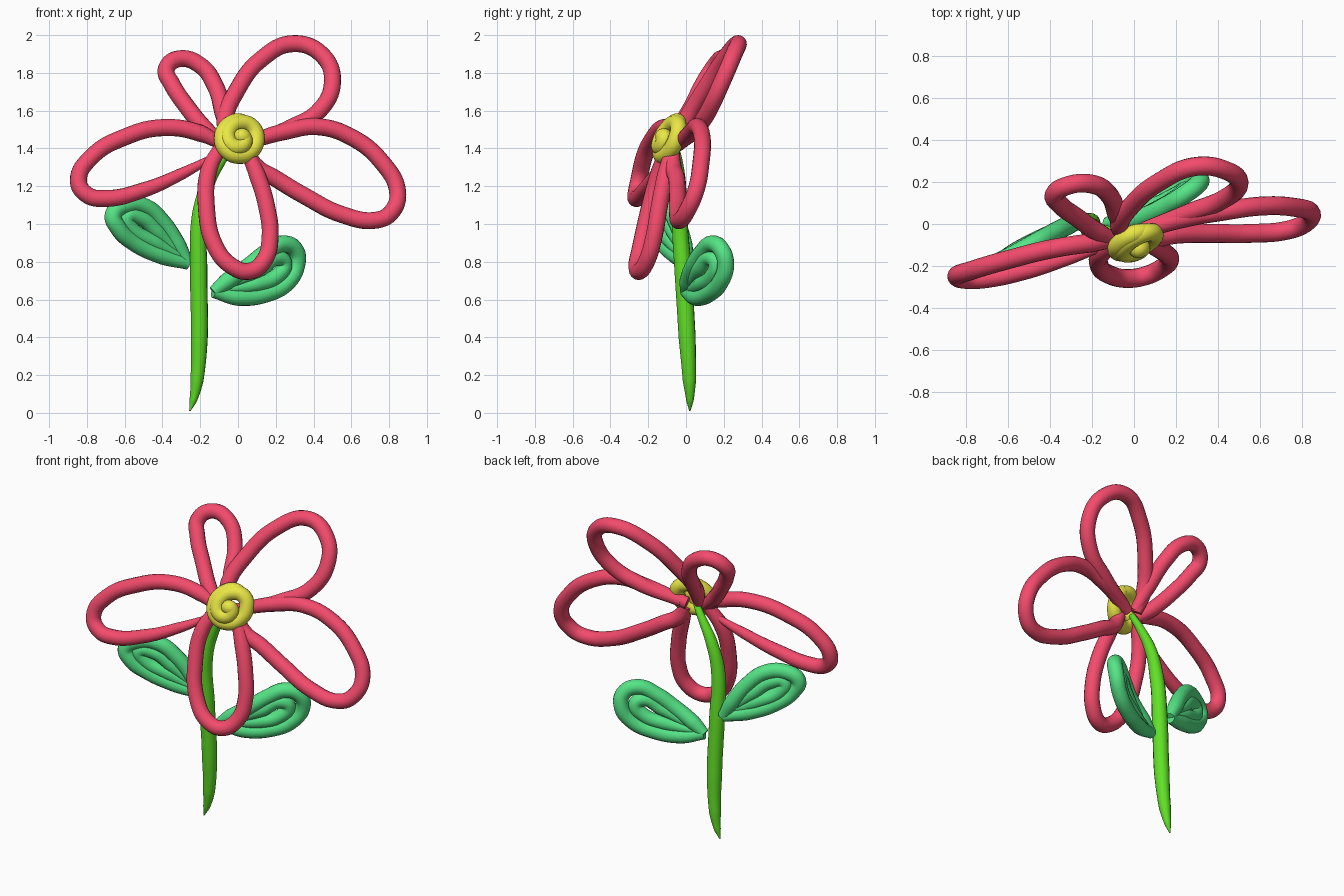
import bpy, math


def material(name, rgb):
    m = bpy.data.materials.new(name)
    m.diffuse_color = (*rgb, 1)
    return m


RED = material("petal_red", (0.90, 0.07, 0.15))
YELLOW = material("centre_yellow", (0.82, 0.80, 0.06))
GREEN = material("stem_green", (0.12, 0.75, 0.02))
MINT = material("leaf_green", (0.09, 0.78, 0.24))


def tube(name, pts, radius, mat, radii=None, end=0.45):
    """Smooth round tube through the points, thinner at its two ends."""
    cu = bpy.data.curves.new(name, 'CURVE')
    cu.dimensions = '3D'
    cu.bevel_depth = radius
    cu.bevel_resolution = 6
    cu.resolution_u = 8
    cu.use_fill_caps = True
    sp = cu.splines.new('BEZIER')
    sp.bezier_points.add(len(pts) - 1)
    for i, (bp, p) in enumerate(zip(sp.bezier_points, pts)):
        bp.co = p
        bp.handle_left_type = bp.handle_right_type = 'AUTO'
        bp.radius = radii[i] if radii else (end if i in (0, len(pts) - 1) else 1)
    ob = bpy.data.objects.new(name, cu)
    bpy.context.collection.objects.link(ob)
    cu.materials.append(mat)
    bpy.ops.object.select_all(action='DESELECT')
    ob.select_set(True)
    bpy.context.view_layer.objects.active = ob
    bpy.ops.object.convert(target='MESH')
    bpy.ops.object.shade_smooth_by_angle(angle=math.radians(50))
    return ob


# Five wire-loop petals
R = 0.045
tube("petal_upper_right", [
    (-0.06, -0.05, 1.44), (-0.07, 0.0, 1.55), (-0.01, 0.09, 1.70), (0.12, 0.20, 1.87),
    (0.30, 0.275, 1.955), (0.45, 0.25, 1.89), (0.50, 0.19, 1.75), (0.43, 0.12, 1.60),
    (0.28, 0.06, 1.51), (0.05, -0.02, 1.43)], R, RED, end=0.7)
tube("petal_upper_left", [
    (-0.08, -0.08, 1.42), (-0.17, -0.04, 1.50), (-0.27, 0.03, 1.62), (-0.35, 0.09, 1.74),
    (-0.38, 0.14, 1.82), (-0.31, 0.185, 1.875), (-0.20, 0.19, 1.84), (-0.12, 0.14, 1.73),
    (-0.08, 0.04, 1.59), (-0.05, -0.05, 1.45)], R, RED, end=0.7)
tube("petal_left", [
    (-0.07, -0.08, 1.41), (-0.20, -0.09, 1.48), (-0.40, -0.12, 1.51), (-0.60, -0.17, 1.46),
    (-0.77, -0.22, 1.36), (-0.845, -0.25, 1.23), (-0.80, -0.265, 1.155), (-0.70, -0.26, 1.135),
    (-0.50, -0.22, 1.18), (-0.30, -0.16, 1.265), (-0.12, -0.10, 1.36)], R, RED,
    radii=[0.6, 1, 1, 1, 1, 1, 1, 1, 0.9, 0.7, 0.35])
tube("petal_right", [
    (0.02, -0.04, 1.42), (0.25, 0.03, 1.49), (0.42, 0.06, 1.515), (0.60, 0.085, 1.46),
    (0.76, 0.08, 1.33), (0.845, 0.05, 1.17), (0.81, 0.0, 1.06), (0.73, -0.03, 1.02),
    (0.55, -0.045, 1.05), (0.35, -0.045, 1.15), (0.20, -0.05, 1.24), (0.09, -0.07, 1.31),
    (0.05, -0.07, 1.39)], R, RED, end=0.8)
tube("petal_bottom", [
    (-0.09, -0.09, 1.41), (-0.155, -0.14, 1.28), (-0.168, -0.19, 1.10), (-0.12, -0.24, 0.88),
    (-0.03, -0.26, 0.775), (0.06, -0.245, 0.75), (0.14, -0.205, 0.81), (0.17, -0.17, 0.93),
    (0.15, -0.14, 1.10), (0.105, -0.11, 1.25), (0.05, -0.08, 1.38)], R, RED, end=0.8)

# Coiled yellow centre, tilted to face front and left, inner end closing the hole
coil = []
for i in range(17):
    a = i * math.pi / 4 + 0.8
    r = 0.09 if i < 9 else 0.09 - 0.075 * (i - 8) / 8
    x, z = r * math.cos(a), r * math.sin(a)
    y = -0.083 + 0.4 * x + 0.42 * z - 0.045 * max(0, i - 6) / 10
    coil.append((0.007 + x, y, 1.452 + z))
coil.append((0.02, -0.11, 1.44))
tube("flower_centre", coil, 0.044, YELLOW, end=0.8)

# Stem, pointed at the foot and bending into the flower
tube("stem", [
    (-0.255, 0.02, 0.01), (-0.236, 0.021, 0.07), (-0.218, 0.018, 0.17), (-0.205, 0.006, 0.40),
    (-0.208, -0.015, 0.75), (-0.202, -0.035, 1.05), (-0.155, -0.035, 1.22),
    (-0.085, -0.045, 1.34), (-0.03, -0.06, 1.42)],
    0.046, GREEN, radii=[0.08, 0.45, 0.76, 0.98, 1, 0.9, 0.75, 0.55, 0.4])

# Leaves: an outer wire loop with a smaller loop nested inside
tube("left_leaf_outer", [
    (-0.265, 0.005, 0.79), (-0.40, -0.05, 0.83), (-0.55, -0.125, 0.90), (-0.635, -0.18, 0.98),
    (-0.66, -0.19, 1.05), (-0.59, -0.155, 1.10), (-0.49, -0.10, 1.09), (-0.40, -0.05, 1.01),
    (-0.32, -0.01, 0.89), (-0.265, 0.005, 0.79)], 0.045, MINT, end=0.7)
tube("left_leaf_inner", [
    (-0.29, -0.01, 0.82), (-0.44, -0.07, 0.90), (-0.57, -0.135, 0.98), (-0.59, -0.15, 1.035),
    (-0.52, -0.115, 1.035), (-0.43, -0.065, 0.96), (-0.30, -0.01, 0.83)], 0.042, MINT)
tube("right_leaf_outer", [
    (-0.13, 0.0, 0.64), (0.0, 0.05, 0.612), (0.15, 0.12, 0.63), (0.26, 0.18, 0.69),
    (0.31, 0.21, 0.78), (0.305, 0.19, 0.86), (0.24, 0.14, 0.895), (0.15, 0.085, 0.85),
    (0.06, 0.04, 0.78), (-0.06, 0.01, 0.695), (-0.13, 0.0, 0.64)], 0.045, MINT, end=0.7)
tube("right_leaf_inner", [
    (-0.10, 0.01, 0.65), (0.09, 0.08, 0.68), (0.20, 0.135, 0.72), (0.245, 0.16, 0.79),
    (0.21, 0.13, 0.82), (0.12, 0.075, 0.765), (-0.08, 0.01, 0.66)], 0.042, MINT)
